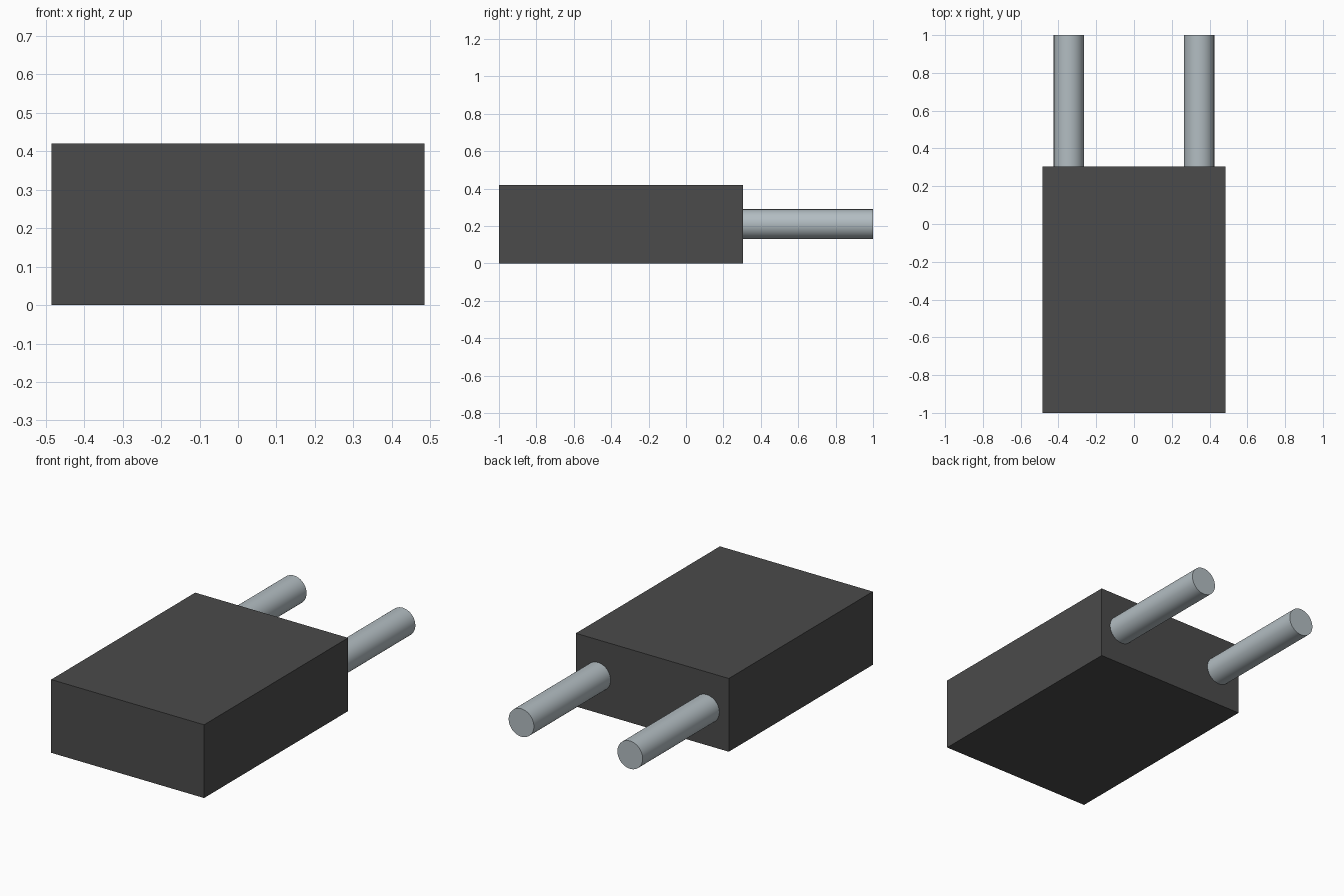
import bpy
import math

cube = bpy.data.objects.get("Cube")
if cube:
    bpy.data.objects.remove(cube, do_unlink=True)


def make_material(name, color):
    mat = bpy.data.materials.new(name)
    mat.use_nodes = True
    mat.diffuse_color = color
    mat.node_tree.nodes["Principled BSDF"].inputs["Base Color"].default_value = color
    return mat


dark_plastic = make_material("dark grey plastic", (0.07, 0.07, 0.07, 1))
metal = make_material("light grey metal", (0.45, 0.51, 0.54, 1))

WIDTH, HEIGHT = 0.97, 0.42
FRONT, BACK, PIN_END = -1.0, 0.305, 1.0

# Rectangular body
bpy.ops.mesh.primitive_cube_add(size=1, location=(0, (FRONT + BACK) / 2, HEIGHT / 2))
body = bpy.context.object
body.name = "body"
body.scale = (WIDTH, BACK - FRONT, HEIGHT)
bpy.ops.object.transform_apply(location=False, rotation=False, scale=True)
body.data.materials.append(dark_plastic)


# Round pins, seated slightly inside the back of the body
def add_pin(name, x):
    start = BACK - 0.02
    bpy.ops.mesh.primitive_cylinder_add(
        vertices=48, radius=0.08, depth=PIN_END - start,
        location=(x, (start + PIN_END) / 2, HEIGHT / 2),
        rotation=(math.pi / 2, 0, 0))
    pin = bpy.context.object
    pin.name = name
    pin.data.materials.append(metal)
    bpy.ops.object.shade_smooth_by_angle(angle=math.radians(30))


for side, sign in (("left", 1), ("right", -1)):
    add_pin(side + "_pin", sign * 0.345)
